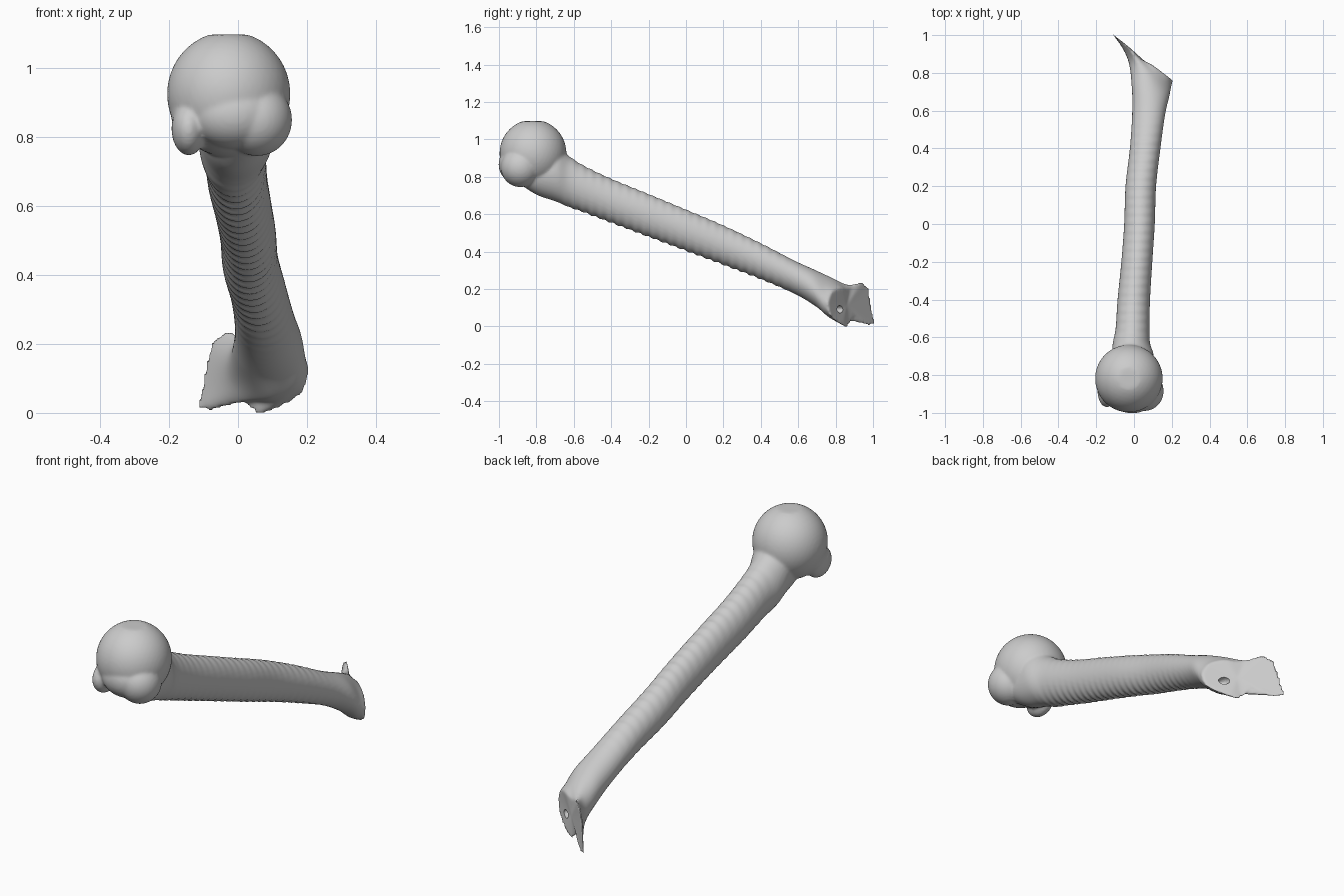
import bpy, bmesh, math
from mathutils import Vector, Matrix

if "Cube" in bpy.data.objects:
    bpy.data.objects.remove(bpy.data.objects["Cube"])

N = 16      # control points per section
FINE = 4    # subdivisions between control points around a section


def catmull(a, b, c, d, t):
    return 0.5 * (2 * b + (c - a) * t + (2 * a - 5 * b + 4 * c - d) * t * t
                  + (3 * b - a - 3 * c + d) * t ** 3)


def section(y, x0, x1, z0, z1, shear=0.0):
    """Oval slice of the shaft, optionally slanted in plan."""
    cx, cz, rx, rz = (x0 + x1) / 2, (z0 + z1) / 2, (x1 - x0) / 2, (z1 - z0) / 2
    ring = []
    for i in range(N):
        a = 2 * math.pi * i / N
        ring.append(Vector((cx + rx * math.cos(a), y - shear * rx * math.cos(a),
                            cz + rz * math.sin(a))))
    return ring


def add_blob(bm, centre, radii, top=None):
    m = Matrix.Translation(centre) @ Matrix.Diagonal((*radii, 1))
    vs = bmesh.ops.create_icosphere(bm, subdivisions=4, radius=1, matrix=m)["verts"]
    if top:
        for v in vs:
            v.co.z = min(v.co.z, top)


# Shaft slices: y, left, right, bottom, top, slant
rings = [section(*s) for s in (
    (-0.90, -0.06, 0.09, 0.77, 0.93),
    (-0.80, -0.10, 0.10, 0.705, 0.95),
    (-0.70, -0.115, 0.105, 0.67, 0.97),
    (-0.63, -0.112, 0.085, 0.64, 0.915),
    (-0.55, -0.097, 0.082, 0.612, 0.862),
    (-0.40, -0.087, 0.085, 0.555, 0.79),
    (-0.20, -0.067, 0.097, 0.48, 0.708),
    (0.00, -0.052, 0.110, 0.405, 0.625),
    (0.20, -0.045, 0.117, 0.33, 0.54),
    (0.40, -0.022, 0.140, 0.253, 0.445),
    (0.58, -0.010, 0.165, 0.175, 0.352),
    (0.70, -0.012, 0.187, 0.105, 0.297, 0.25),
    (0.80, -0.032, 0.198, 0.035, 0.245, 0.60))]

# Broken lower end: outline of a slanted plate, seen from the front
rim = ((.205, .11), (.198, .15), (.17, .19), (.11, .207), (.06, .2), (.02, .215),
       (-.03, .237), (-.075, .21), (-.095, .16), (-.108, .07), (-.115, .008),
       (-.05, .015), (0, .07), (.04, -.003), (.1, .005), (.18, .045))
rings.append([Vector((x, 0.765 + (0.2 - x) * 0.77
                      - 0.02 * math.exp(-((x - 0.03) / 0.04) ** 2), z)) for x, z in rim])

# Loft the shaft with fine scan ripples
bm = bmesh.new()
loops = []
last = len(rings) - 1
for k in range(last):
    steps = 16
    for s in range(steps + (k == last - 1)):
        pts = [catmull(*(rings[min(max(k + j, 0), last)][i] for j in (-1, 0, 1, 2)), s / steps)
               for i in range(N)]
        loop = []
        for i in range(N):
            for f in range(FINE):
                p = catmull(*(pts[(i + j) % N] for j in (-1, 0, 1, 2)), f / FINE)
                fade = max(0, min(1, (p.y + 0.7) * 5, (0.6 - p.y) * 5))
                up = math.sin(2 * math.pi * (i + f / FINE) / N)
                p.z += up * 0.006 * fade * (1 if up < 0 else 0.5) * math.sin(p.y * math.tau / 0.047)
                loop.append(bm.verts.new(p))
        loops.append(loop)
for a, b in zip(loops, loops[1:]):
    for i in range(len(a)):
        j = (i + 1) % len(a)
        bm.faces.new((a[i], a[j], b[j], b[i]))
for loop, c in ((loops[0], (0, -0.9, 0.85)), (loops[-1], (0.06, 0.86, 0.11))):
    tip = bm.verts.new(c)
    for i in range(len(loop)):
        pair = (loop[i], loop[(i + 1) % len(loop)])
        bm.faces.new((*pair, tip) if loop is loops[-1] else (pair[1], pair[0], tip))

# Rounded head and its lower bumps
add_blob(bm, (-0.027, -0.818, 0.925), (0.179, 0.179, 0.182), top=1.098)
add_blob(bm, (0.055, -0.885, 0.85), (0.102, 0.105, 0.105))
add_blob(bm, (-0.01, -0.90, 0.865), (0.13, 0.102, 0.10))
add_blob(bm, (-0.143, -0.885, 0.825), (0.05, 0.085, 0.078))
add_blob(bm, (-0.11, -0.84, 0.87), (0.085, 0.11, 0.09))
bmesh.ops.recalc_face_normals(bm, faces=bm.faces)
mesh = bpy.data.meshes.new("long_bone")
bm.to_mesh(mesh)
bm.free()
bone = bpy.data.objects.new("long_bone", mesh)
bpy.context.collection.objects.link(bone)

# Small pit in the broken end
bpy.ops.mesh.primitive_uv_sphere_add(segments=20, ring_count=12, radius=0.025,
                                     location=(0.115, 0.822, 0.092))
pit = bpy.context.object
pit.name = "pit_cutter"
pit.scale = (1, 1.5, 0.8)
pit.hide_render = True
pit.hide_set(True)

# Fuse everything and soften the joins
rm = bone.modifiers.new("fuse", 'REMESH')
rm.mode = 'VOXEL'
rm.voxel_size = 0.0075
rm.use_smooth_shade = True
sm = bone.modifiers.new("soften", 'SMOOTH')
sm.factor = 0.5
sm.iterations = 6
cut = bone.modifiers.new("pit", 'BOOLEAN')
cut.operation = 'DIFFERENCE'
cut.object = pit
